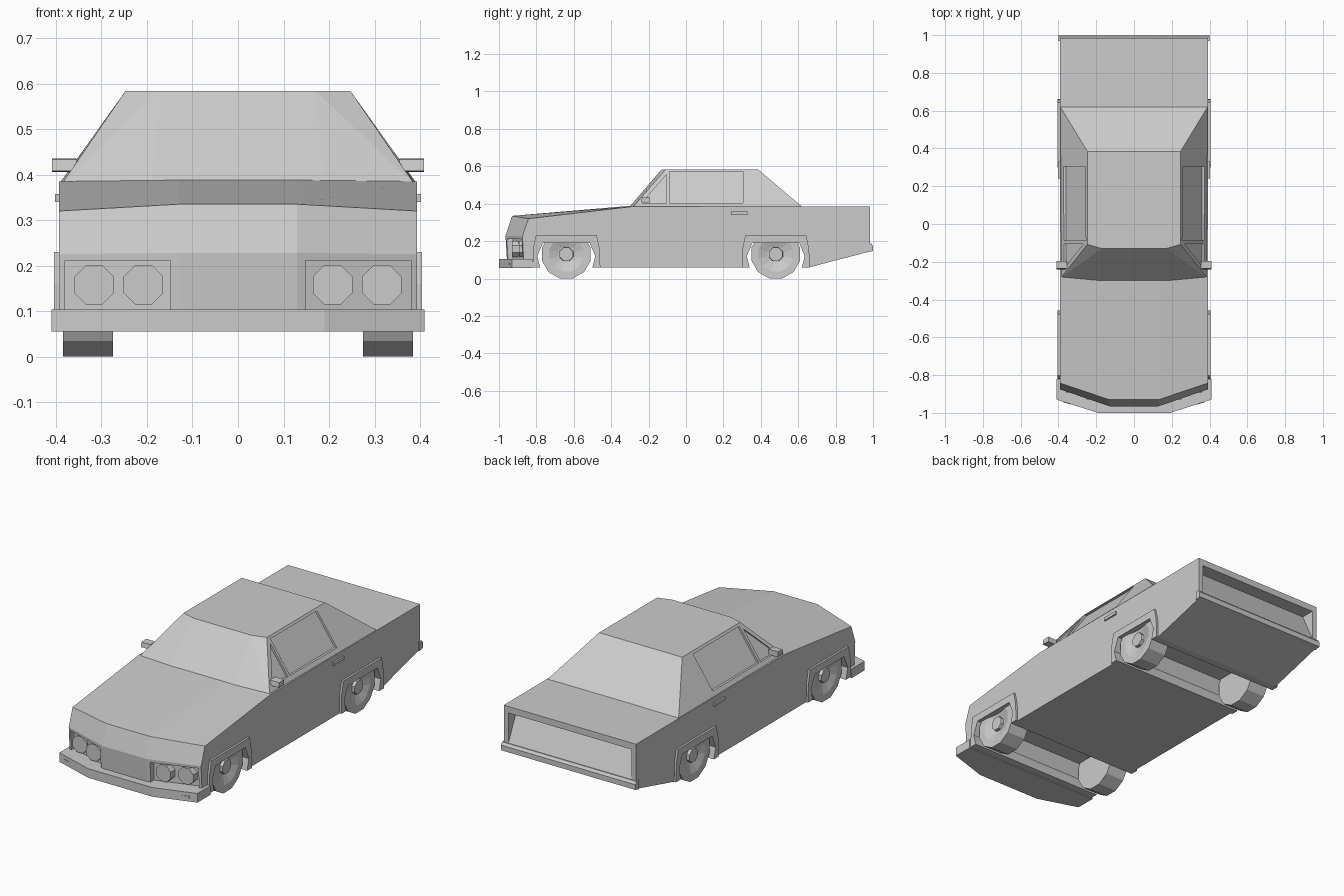
import bpy, bmesh
from math import cos, sin, pi

if "Cube" in bpy.data.objects:
    bpy.data.objects.remove(bpy.data.objects["Cube"])


def loft(name, sections):
    """Closed solid skinned through rings of points with equal counts."""
    bm = bmesh.new()
    rings = [[bm.verts.new(p) for p in s] for s in sections]
    n = len(rings[0])
    for a, b in zip(rings, rings[1:]):
        for i in range(n):
            j = (i + 1) % n
            bm.faces.new((a[i], a[j], b[j], b[i]))
    bm.faces.new(rings[0])
    bm.faces.new(rings[-1])
    return finish(name, bm)


def finish(name, bm):
    bmesh.ops.recalc_face_normals(bm, faces=bm.faces)
    me = bpy.data.meshes.new(name)
    bm.to_mesh(me)
    bm.free()
    ob = bpy.data.objects.new(name, me)
    bpy.context.collection.objects.link(ob)
    return ob


def across(name, yz, x0, x1):
    return loft(name, [[(x, y, z) for y, z in yz] for x in (x0, x1)])


def upright(name, xy, z0, z1):
    return loft(name, [[(x, y, z) for x, y in xy] for z in (z0, z1)])


def cut(ob, cutter):
    cutter.hide_render = True
    cutter.hide_viewport = False
    cutter.display_type = 'WIRE'
    m = ob.modifiers.new(cutter.name, 'BOOLEAN')
    m.operation = 'DIFFERENCE'
    m.solver = 'EXACT'
    m.object = cutter


SIDES = (("right", 1), ("left", -1))
AXLES = (("front", -0.64), ("rear", 0.48))
ARCH = [(0.14, 0.06), (0.155, 0.12), (0.125, 0.19),
        (-0.125, 0.19), (-0.155, 0.12), (-0.14, 0.06)]

# Lower body: side profile with wheel channels, nose swept back at the corners
under = [(0.985, 0.385), (0.985, 0.145), (0.66, 0.06)]
for _, yc in reversed(AXLES):
    under += [(yc + dy, z) for dy, z in ARCH]
mid = [(-0.955, 0.06), (-0.965, 0.228), (-0.93, 0.335), (-0.305, 0.388)] + under
edge = [(-0.865, 0.06), (-0.875, 0.225), (-0.842, 0.32), (-0.285, 0.385)] + under
body = loft("body", [[(x, y, z) for y, z in prof] for x, prof in
                     ((-0.393, edge), (-0.13, mid), (0.13, mid), (0.393, edge))])

# Sloping recessed tail panel
cut(body, across("tail_cutter", [(1.02, 0.35), (0.91, 0.35), (1.02, 0.115)], -0.365, 0.365))

# Cabin: hull of belt line and roof corners
bm = bmesh.new()
for s in (1, -1):
    for x, y, z in ((0.19, -0.305, 0.38), (0.387, -0.285, 0.38), (0.393, 0.625, 0.38),
                    (0.17, -0.13, 0.584), (0.247, -0.108, 0.584), (0.247, 0.385, 0.584)):
        bm.verts.new((s * x, y, z))
bmesh.ops.convex_hull(bm, input=bm.verts)
bmesh.ops.dissolve_limit(bm, angle_limit=0.02, verts=bm.verts, edges=bm.edges)
cabin = finish("cabin", bm)


def cabin_x(z):
    return 0.39 - (z - 0.382) * 0.705


WINDOWS = {"door_window": [(-0.088, 0.405), (0.305, 0.405), (0.305, 0.572), (-0.088, 0.572)],
           "quarter_window": [(-0.235, 0.405), (-0.105, 0.405), (-0.105, 0.555)]}

for side, s in SIDES:
    # Shallow recessed side glass
    for win, yz in WINDOWS.items():
        cut(cabin, loft(f"{win}_cutter_{side}",
                        [[(s * (cabin_x(z) + d), y, z) for y, z in yz] for d in (-0.014, 0.06)]))

    # Headlight recess and paired lamps
    cut(body, upright(f"headlight_cutter_{side}",
                      [(s * 0.148, -1.05), (s * 0.38, -1.05), (s * 0.38, -0.85), (s * 0.148, -0.925)],
                      0.104, 0.211))
    for lamp, x, y in (("inner", 0.208, -0.93), ("outer", 0.316, -0.893)):
        loft(f"{lamp}_headlight_{side}",
             [[(s * x + 0.047 * cos(pi / 4 * (i + 0.5)), yy, 0.158 + 0.047 * sin(pi / 4 * (i + 0.5)))
               for i in range(8)] for yy in (y, y + 0.05)])

    # Bumper marker lamp
    upright(f"marker_lamp_{side}", [(s * 0.335, -0.956), (s * 0.372, -0.945),
                                    (s * 0.372, -0.92), (s * 0.335, -0.92)], 0.072, 0.084)

    # Door mirror and handle
    loft(f"door_mirror_{side}", [[(s * x, y, z) for y, z in
                                 ((-0.24, 0.408), (-0.195, 0.406), (-0.195, 0.435), (-0.235, 0.433))]
                                for x in (0.355, 0.409)])
    across(f"door_handle_{side}", [(0.24, 0.34), (0.33, 0.34), (0.33, 0.357), (0.24, 0.357)],
           s * 0.385, s * 0.402)

    for axle, yc in AXLES:
        # Arch trim
        trim = [(-0.18, 0.06), (-0.178, 0.16), (-0.163, 0.23),
                (0.163, 0.23), (0.178, 0.16), (0.182, 0.06)] + ARCH
        across(f"{axle}_arch_trim_{side}", [(yc + dy, z) for dy, z in trim], s * 0.385, s * 0.404)

        # Twelve-sided wheel with dished face and hub cap
        def ring(x, r, n=12):
            return [(s * x, yc + r * cos(2 * pi * (i + 0.5) / n),
                     0.13 + r * sin(2 * pi * (i + 0.5) / n)) for i in range(n)]
        loft(f"{axle}_wheel_{side}", [ring(0.275, 0.1345), ring(0.385, 0.1345),
                                      ring(0.384, 0.095), ring(0.366, 0.045)])
        loft(f"{axle}_hub_cap_{side}", [ring(0.355, 0.042, 8), ring(0.382, 0.038, 8)])

# Bumpers
upright("front_bumper", [(-0.41, -0.82), (-0.41, -0.93), (-0.19, -1.0),
                         (0.19, -1.0), (0.41, -0.93), (0.41, -0.82)], 0.055, 0.104)
across("rear_bumper", [(0.97, 0.14), (1.0, 0.147), (1.0, 0.175), (0.99, 0.188), (0.97, 0.188)],
       -0.4, 0.4)
